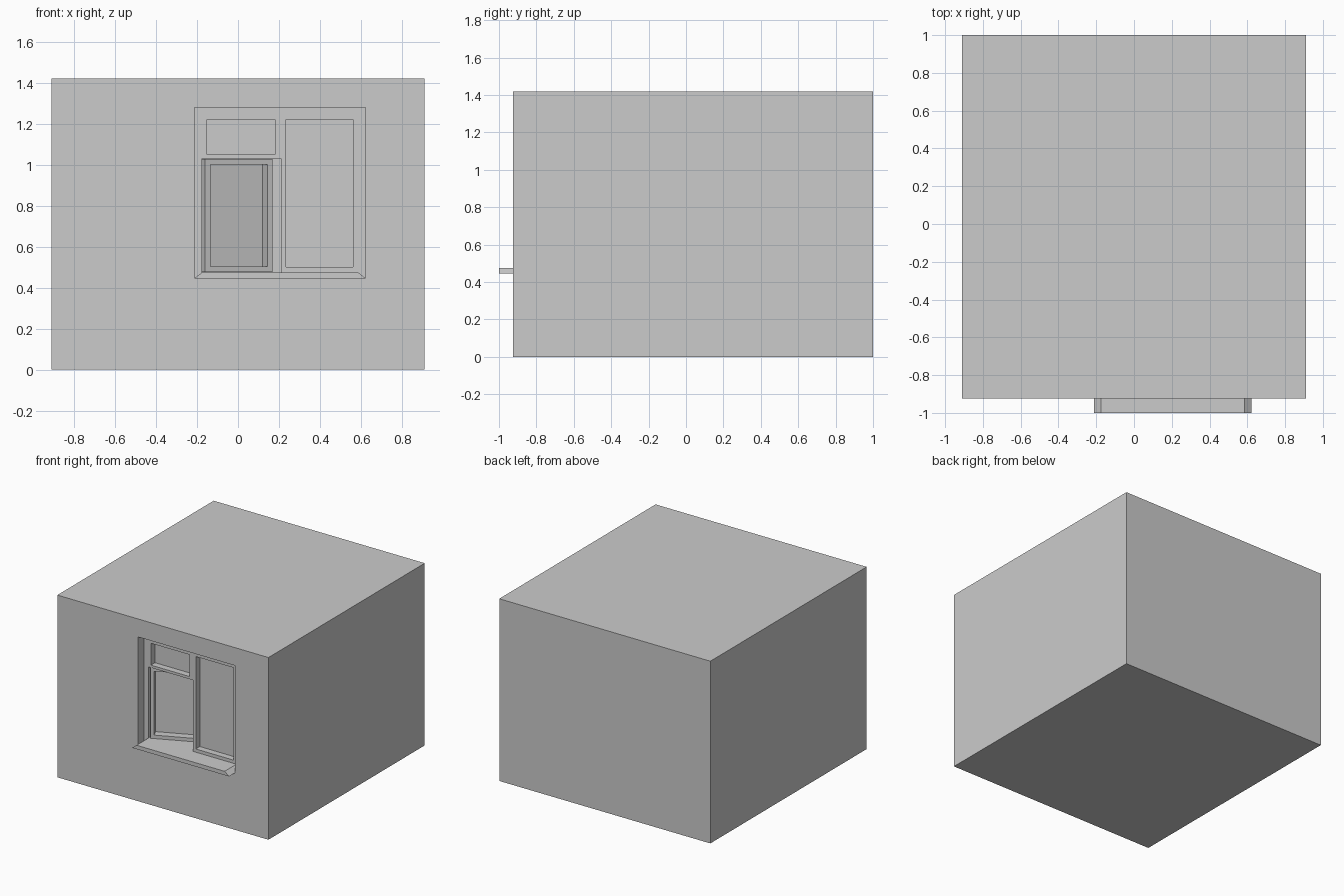
import bpy, bmesh
from math import radians

if "Cube" in bpy.data.objects:
    bpy.data.objects.remove(bpy.data.objects["Cube"])


def box(name, x, y, z):
    """Axis-aligned box from (min, max) pairs."""
    bm = bmesh.new()
    bmesh.ops.create_cube(bm, size=1)
    for v in bm.verts:
        v.co = [r[0] if c < 0 else r[1] for c, r in zip(v.co, (x, y, z))]
    me = bpy.data.meshes.new(name)
    bm.to_mesh(me)
    bm.free()
    ob = bpy.data.objects.new(name, me)
    bpy.context.collection.objects.link(ob)
    return ob


def cut(ob, x, y, z):
    """Subtract a box from an object and remove the cutter."""
    cutter = box("cutter", x, y, z)
    mod = ob.modifiers.new("cut", 'BOOLEAN')
    mod.operation, mod.solver, mod.object = 'DIFFERENCE', 'EXACT', cutter
    bpy.context.view_layer.objects.active = ob
    bpy.ops.object.modifier_apply(modifier=mod.name)
    bpy.data.objects.remove(cutter)


WALL, FRAME, PANE = -0.925, -0.855, -0.805    # y of the wall, frame and glass
X, Z = (-0.213, 0.623), (0.445, 1.28)         # wall opening
CX, CZ = (-0.175, 0.21), (0.475, 1.03)        # casement opening

# Building block with the window recess and a deeper niche for the open sash
building = box("building", (-0.91, 0.91), (WALL, 1.0), (0, 1.42))
cut(building, X, (-1.1, PANE), Z)
cut(building, CX, (-0.9, -0.62), CZ)

# Window frame with top light, fixed light and casement openings
frame = box("window_frame", X, (FRAME, PANE), Z)
for x, z in (((-0.152, 0.18), (1.05, 1.22)),
             ((0.235, 0.56), (0.50, 1.22)),
             (CX, CZ)):
    cut(frame, x, (-1.1, -0.7), z)

# Sill: slab with bevelled ends
sill = box("window_sill", X, (-1.0, FRAME), (0.445, 0.475))
for v in sill.data.vertices:
    if v.co.z > 0.46:
        v.co.x += 0.038 if v.co.x < 0 else -0.038

# Casement sash, hinged at the left and swung inwards
W, H, T, B = 0.36, 0.551, 0.065, 0.027
sash = box("casement_sash", (0, W), (0, T), (0, H))
cut(sash, (B, W - B), (-0.1, T - 0.006), (B, H - B))
sash.location = (-0.16, -0.852, 0.477)
sash.rotation_euler.z = radians(24)
